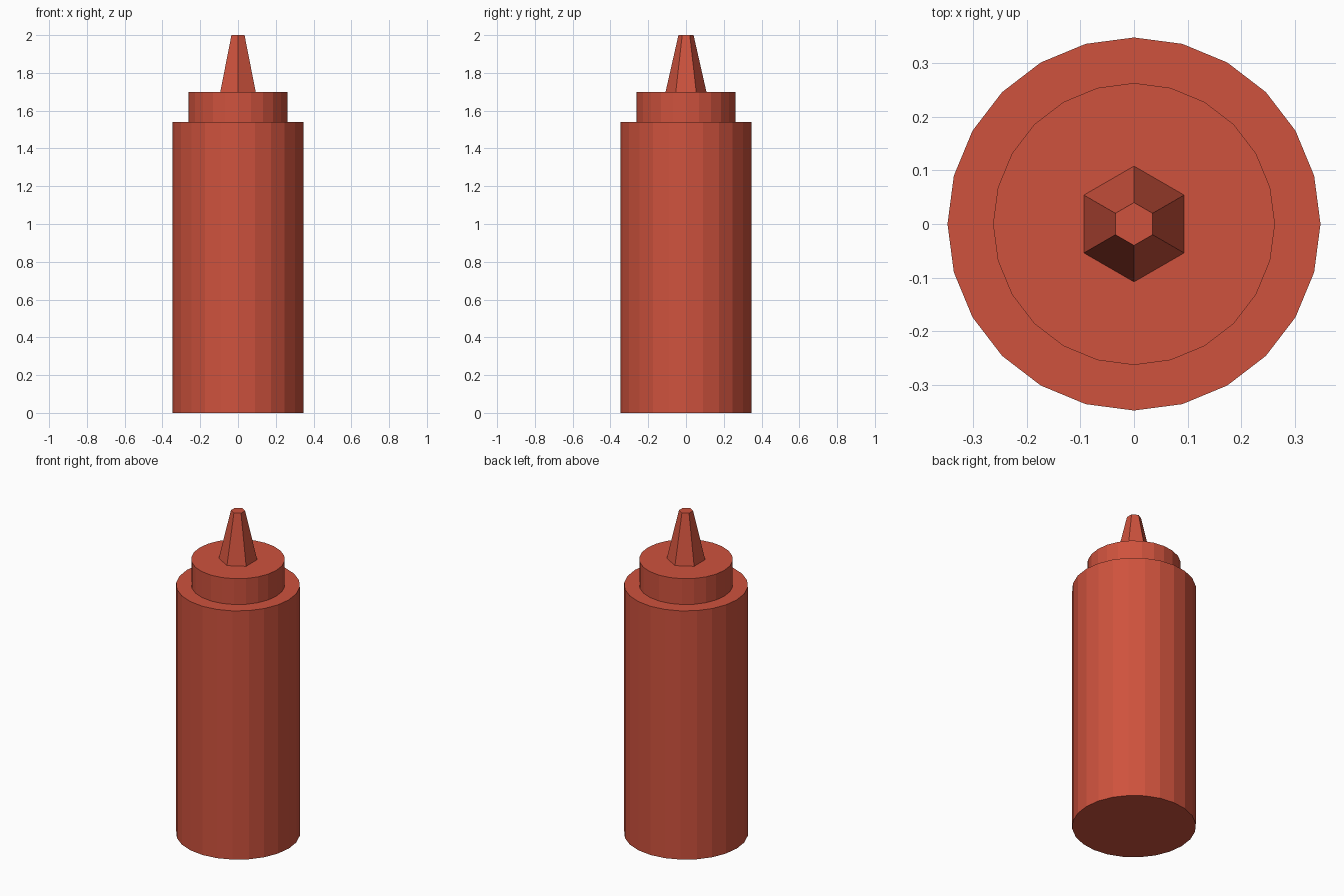
import bpy

if "Cube" in bpy.data.objects:
    bpy.data.objects.remove(bpy.data.objects["Cube"])

red = bpy.data.materials.new("red_plastic")
red.diffuse_color = (0.62, 0.085, 0.047, 1.0)
red.use_nodes = True
red.node_tree.nodes["Principled BSDF"].inputs["Base Color"].default_value = red.diffuse_color


def tapered(name, sides, r_bottom, r_top, z0, z1):
    """Flat-shaded upright cylinder or truncated cone between two heights."""
    bpy.ops.mesh.primitive_cone_add(vertices=sides, radius1=r_bottom, radius2=r_top,
                                    depth=z1 - z0, location=(0, 0, (z0 + z1) / 2))
    obj = bpy.context.object
    obj.name = name
    obj.data.materials.append(red)
    return obj


# Bottle body
tapered("bottle_body", 24, 0.348, 0.348, 0.0, 1.54)
# Screw cap
tapered("cap", 24, 0.263, 0.263, 1.54, 1.70)
# Six-sided nozzle
tapered("nozzle", 6, 0.108, 0.04, 1.70, 2.0)
